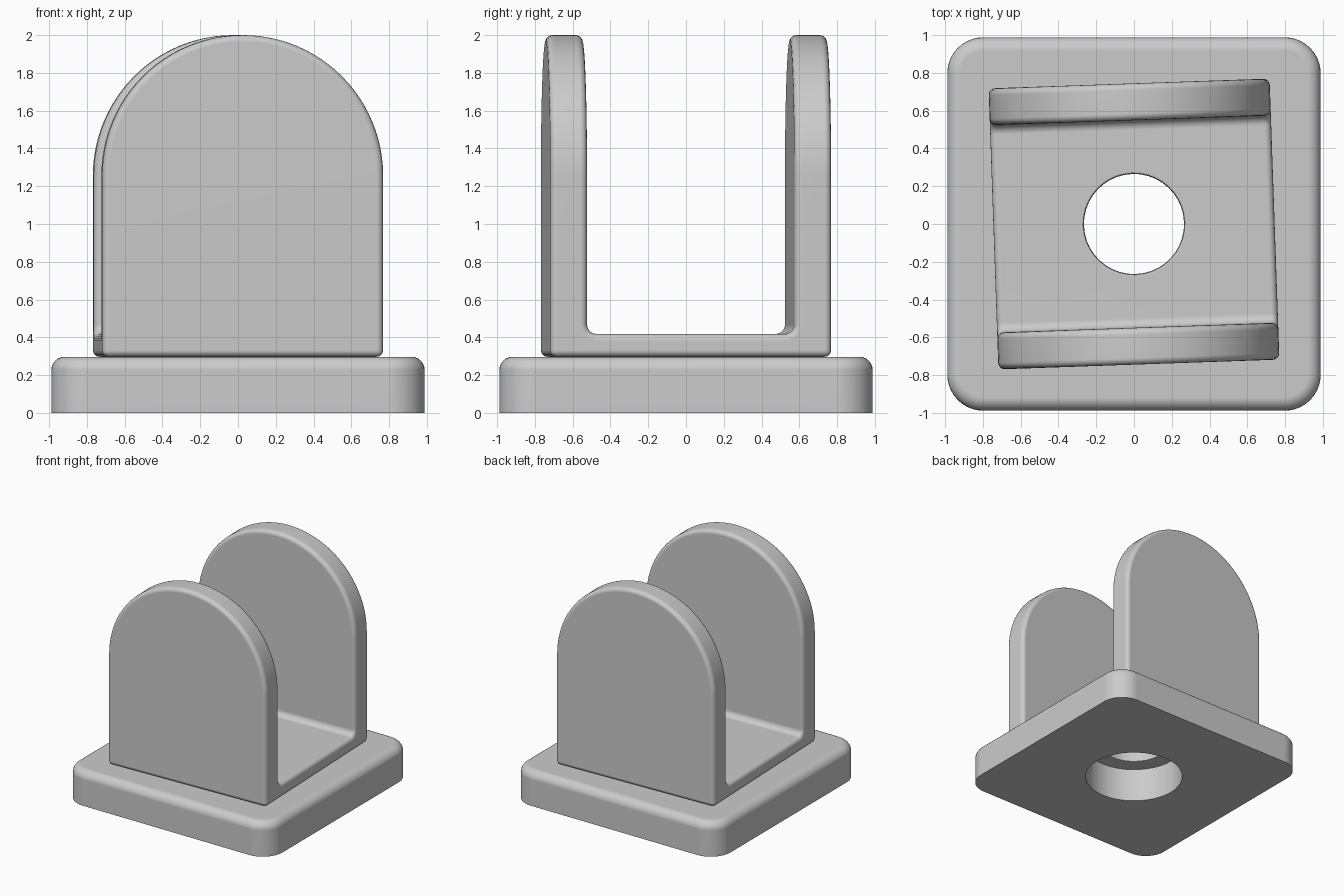
import bpy, bmesh, math
from mathutils import Vector

if "Cube" in bpy.data.objects:
    bpy.data.objects.remove(bpy.data.objects["Cube"], do_unlink=True)

grey = bpy.data.materials.new("plain_grey")
grey.use_nodes = True
colour = (0.6, 0.6, 0.6, 1)
grey.diffuse_color = colour
grey.node_tree.nodes["Principled BSDF"].inputs["Base Color"].default_value = colour

BASE, BASE_TOP = 0.988, 0.297      # base half width and height
HALF, WALL, FLOOR = 0.744, 0.195, 0.418   # bracket half width, wall thickness, floor level


def add_object(name, bm):
    bmesh.ops.recalc_face_normals(bm, faces=bm.faces)
    mesh = bpy.data.meshes.new(name)
    bm.to_mesh(mesh)
    bm.free()
    mesh.materials.append(grey)
    obj = bpy.data.objects.new(name, mesh)
    bpy.context.collection.objects.link(obj)
    return obj


def extrude(name, points, direction):
    """Prism from a closed profile, centred on the profile plane."""
    bm = bmesh.new()
    d = Vector(direction)
    face = bm.faces.new([bm.verts.new(Vector(p) - d) for p in points])
    new = bmesh.ops.extrude_face_region(bm, geom=[face])["geom"]
    bmesh.ops.translate(bm, vec=d * 2, verts=[v for v in new if isinstance(v, bmesh.types.BMVert)])
    return add_object(name, bm)


def cylinder(name, radius):
    bm = bmesh.new()
    bmesh.ops.create_cone(bm, cap_ends=True, segments=40, radius1=radius, radius2=radius, depth=2)
    return add_object(name, bm)


def boolean(obj, cutter, operation):
    mod = obj.modifiers.new("cut", "BOOLEAN")
    mod.operation, mod.object, mod.solver = operation, cutter, "EXACT"
    cutter.hide_render = True


def bevel(obj, width, segments):
    mod = obj.modifiers.new("round", "BEVEL")
    mod.width, mod.segments = width, segments
    mod.limit_method, mod.angle_limit = "ANGLE", math.radians(40)
    mod.use_clamp_overlap = False


def finish(obj, cutters):
    bpy.ops.object.select_all(action="DESELECT")
    obj.select_set(True)
    bpy.context.view_layer.objects.active = obj
    for mod in list(obj.modifiers):
        bpy.ops.object.modifier_apply(modifier=mod.name)
    bpy.ops.object.shade_smooth_by_angle(angle=math.radians(35))
    mod = obj.modifiers.new("clean_shading", "WEIGHTED_NORMAL")
    mod.keep_sharp = True
    for cutter in cutters:
        bpy.data.objects.remove(cutter, do_unlink=True)


# Base: square block with round corners and a soft top rim
bm = bmesh.new()
bmesh.ops.create_cube(bm, size=2)
bmesh.ops.scale(bm, vec=(BASE, BASE, BASE_TOP / 2), verts=bm.verts)
bmesh.ops.translate(bm, vec=(0, 0, BASE_TOP / 2), verts=bm.verts)
upright = [e for e in bm.edges if abs(e.verts[0].co.z - e.verts[1].co.z) > 0.1]
bmesh.ops.bevel(bm, geom=upright, offset=0.19, segments=10, profile=0.5, affect="EDGES")
rim = [e for e in bm.edges if all(v.co.z > BASE_TOP - 0.01 for v in e.verts)]
bmesh.ops.bevel(bm, geom=rim, offset=0.07, segments=6, profile=0.5, affect="EDGES")
base = add_object("base_block", bm)
base_hole = cylinder("base_hole_cutter", 0.4)
boolean(base, base_hole, "DIFFERENCE")
finish(base, [base_hole])

# Bracket: U-shaped section with filleted inner corners, trimmed to an arch
inner, fillet = HALF - WALL, 0.05
arc = []
for i in range(7):
    a = math.pi / 2 * i / 6
    arc.append((inner - fillet + fillet * math.sin(a), FLOOR + fillet - fillet * math.cos(a)))
half = arc + [(inner, 2.2), (HALF, 2.2), (HALF, BASE_TOP)]
section = half + [(-y, z) for y, z in reversed(half)]
bracket = extrude("bracket", [(0, y, z) for y, z in section], (1, 0, 0))

spring = 2 - HALF
arch = [(HALF * math.cos(math.pi * i / 48), 0, spring + HALF * math.sin(math.pi * i / 48))
        for i in range(49)]
arch_cutter = extrude("arch_cutter", arch + [(-HALF, 0, 0), (HALF, 0, 0)], (0, 1, 0))
bracket_hole = cylinder("bracket_hole_cutter", 0.265)
boolean(bracket, arch_cutter, "INTERSECT")
bevel(bracket, 0.035, 4)
boolean(bracket, bracket_hole, "DIFFERENCE")
bevel(bracket, 0.015, 2)
finish(bracket, [arch_cutter, bracket_hole])

# The bracket sits slightly turned on the base
bracket.rotation_euler.z = math.radians(2)
